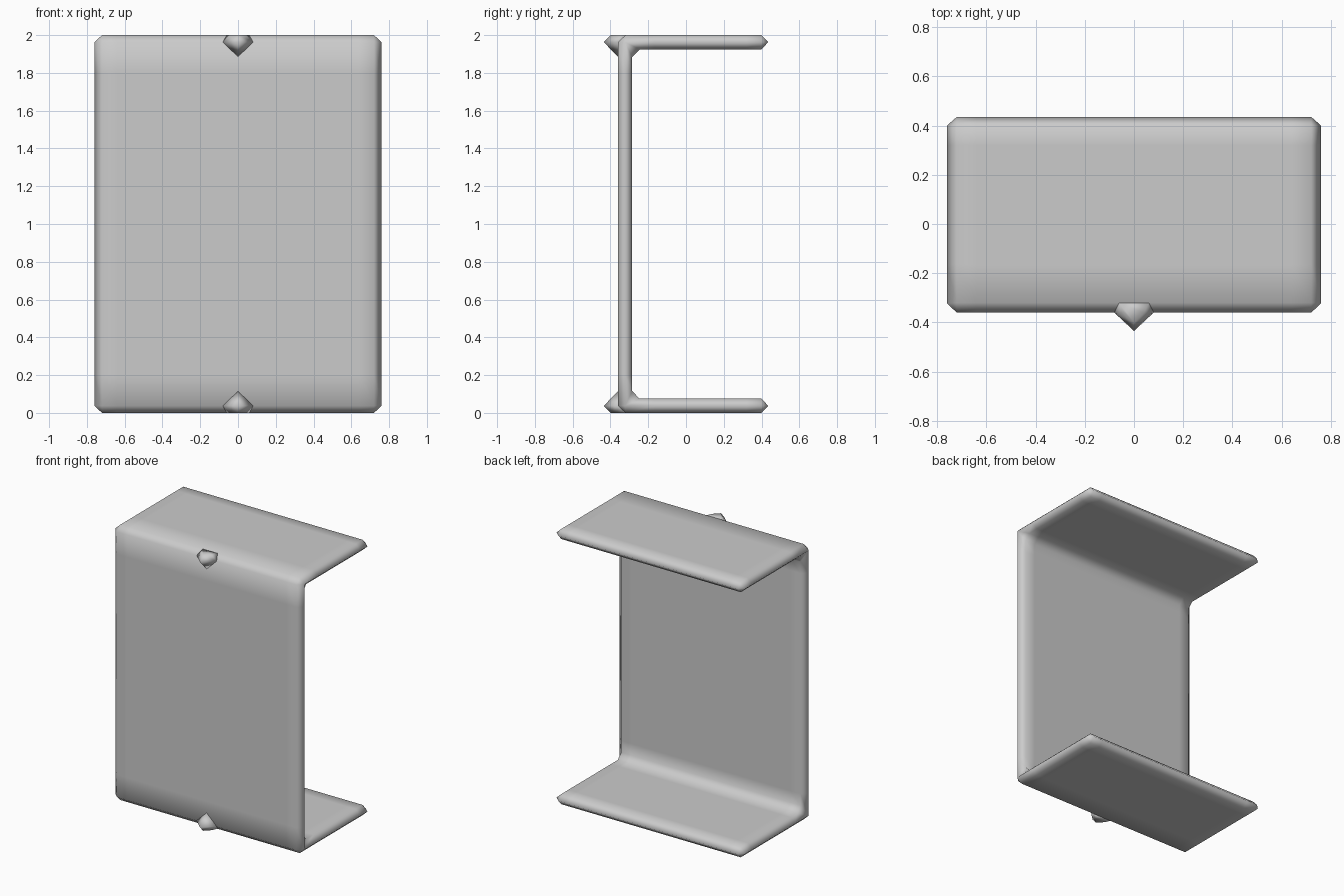
import bpy, bmesh

if "Cube" in bpy.data.objects:
    bpy.data.objects.remove(bpy.data.objects["Cube"])


def finish(name, bm):
    bmesh.ops.remove_doubles(bm, verts=bm.verts[:], dist=0.0005)
    bmesh.ops.recalc_face_normals(bm, faces=bm.faces[:])
    mesh = bpy.data.meshes.new(name)
    bm.to_mesh(mesh)
    bm.free()
    for p in mesh.polygons:
        p.use_smooth = True
    ob = bpy.data.objects.new(name, mesh)
    bpy.context.collection.objects.link(ob)
    return ob


# Stations along the upper half of the C section: outer, inner, middle (y, z)
MID = 1.9625
CORNER = (-0.3225, MID)
top = [((y, 2.0), (y, 1.925), (y, MID)) for y in (0.40, 0.32, -0.165)]
top.append(((-0.32, 2.0), (-0.245, 1.925), CORNER))
top.append(((-0.36, MID), (-0.285, 1.885), CORNER))
top.append(((-0.36, 1.80), (-0.285, 1.80), (-0.3225, 1.80)))
tip, tip_mid = (0.435, MID), (0.40, MID)


def flip(p):
    return (p[0], 2.0 - p[1])


stations = top + [tuple(flip(p) for p in s) for s in reversed(top)]


def ring(outer, inner, t):
    return ([t] + [s[outer] for s in stations] + [flip(t)]
            + [s[inner] for s in reversed(stations)])


# Bent sheet: full section through the width, closing to a ridge at both sides
full, ridge = ring(0, 1, tip), ring(2, 2, tip_mid)
sections = [(-0.76, ridge), (-0.72, full), (-0.64, full),
            (0.64, full), (0.72, full), (0.76, ridge)]
bm = bmesh.new()
rows = [[bm.verts.new((x, y, z)) for y, z in pts] for x, pts in sections]
for a, b in zip(rows, rows[1:]):
    for i in range(len(a)):
        j = (i + 1) % len(a)
        bm.faces.new((a[i], a[j], b[j], b[i]))
finish("bent_sheet", bm)


# Small pointed nubs on the front of the upper and lower bends
def nub(name, upper):
    pts = [(0, -0.435, MID), (0, -0.40, 2.0), (0, -0.36, 1.885), (0, -0.31, 1.95)]
    for s in (-1, 1):
        pts += [(s * 0.08, -0.36, MID), (s * 0.04, -0.36, 2.0), (s * 0.06, -0.32, 2.0)]
    b = bmesh.new()
    for x, y, z in pts:
        b.verts.new((x, y, z if upper else 2.0 - z))
    bmesh.ops.convex_hull(b, input=b.verts[:])
    finish(name, b)


nub("upper_nub", True)
nub("lower_nub", False)
